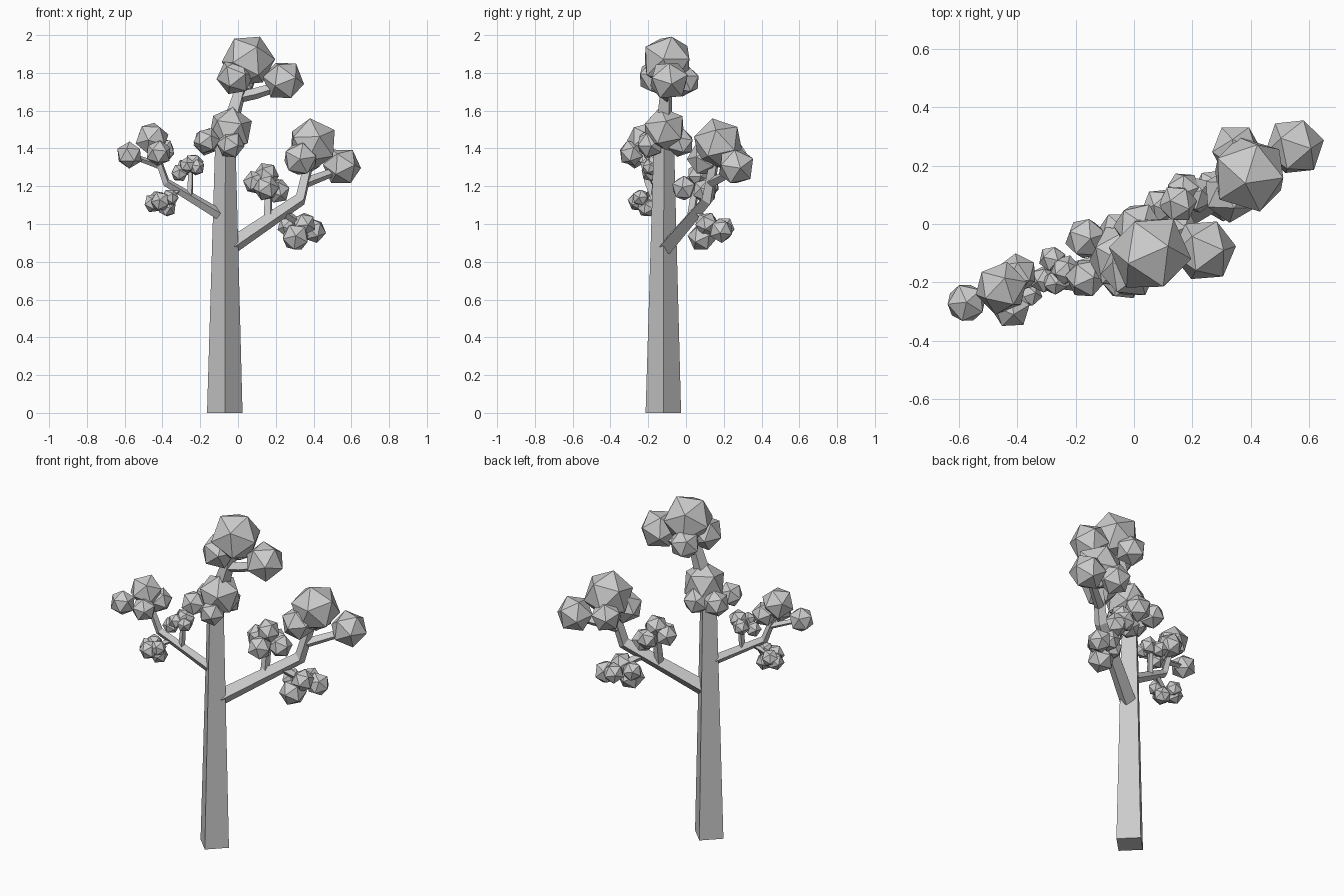
import bpy, bmesh, random
from mathutils import Vector, Euler

random.seed(4)
old = bpy.data.objects.get("Cube")
if old:
    bpy.data.objects.remove(old)

grey = bpy.data.materials.new("plain_grey")
grey.use_nodes = True
colour = (0.6, 0.6, 0.6, 1)
grey.diffuse_color = colour
grey.node_tree.nodes["Principled BSDF"].inputs["Base Color"].default_value = colour


def finish(bm, name):
    bmesh.ops.recalc_face_normals(bm, faces=bm.faces)
    mesh = bpy.data.meshes.new(name)
    bm.to_mesh(mesh)
    bm.free()
    mesh.materials.append(grey)
    bpy.context.collection.objects.link(bpy.data.objects.new(name, mesh))


def limb(name, *points):
    """Four-sided tapering tube through (x, y, z, radius) points."""
    bm = bmesh.new()
    pos = [Vector(p[:3]) for p in points]
    rings = []
    for i, p in enumerate(pos):
        along = (pos[min(i + 1, len(pos) - 1)] - pos[max(i - 1, 0)]).normalized()
        if name == "trunk":
            side, up = Vector((1, 0, 0)), Vector((0, 1, 0))
        else:
            ref = Vector((0.5, -0.87, 0))
            up = along.cross(ref).normalized()
            side = up.cross(along)
        r = points[i][3]
        rings.append([bm.verts.new(p + d * r) for d in (side, up, -side, -up)])
    for a, b in zip(rings, rings[1:]):
        for k in range(4):
            n = (k + 1) % 4
            bm.faces.new((a[k], a[n], b[n], b[k]))
    bm.faces.new(rings[0])
    bm.faces.new(rings[-1])
    finish(bm, name)


def foliage(name, *balls):
    """Cluster of faceted leaf balls given as (x, y, z, radius)."""
    bm = bmesh.new()
    for x, y, z, r in balls:
        turn = Euler([random.uniform(0, 6.28) for _ in range(3)]).to_matrix().to_4x4()
        turn.translation = (x, y, z)
        bmesh.ops.create_icosphere(bm, subdivisions=1, radius=r, matrix=turn)
    finish(bm, name)


# Trunk and crown branches
limb("trunk", (-.07, -.12, 0, .094), (-.067, -.117, 1.46, .053))
limb("crown_branch", (-.067, -.117, 1.44, .052), (-.01, -.11, 1.63, .04), (.04, -.1, 1.8, .03))
limb("crown_twig", (.0, -.105, 1.67, .03), (.09, -.1, 1.69, .03), (.22, -.09, 1.73, .025))

# Large limb with its twigs
limb("large_branch", (-.04, -.1, .88, .046), (.33, .115, 1.13, .036), (.38, .15, 1.34, .028))
limb("large_branch_outer_twig", (.36, .135, 1.22, .028), (.52, .25, 1.28, .022))
limb("large_branch_upper_twig", (.16, .025, 1.02, .026), (.16, .05, 1.2, .022))
limb("large_branch_lower_twig", (.23, .06, 1.07, .024), (.35, .13, .99, .018))

# Small limb with its twigs
limb("small_branch", (-.08, -.125, 1.04, .03), (-.38, -.2, 1.22, .023), (-.44, -.22, 1.39, .018))
limb("small_branch_outer_twig", (-.42, -.21, 1.31, .018), (-.56, -.26, 1.36, .014))
limb("small_branch_upper_twig", (-.255, -.17, 1.14, .018), (-.25, -.16, 1.28, .015))
limb("small_branch_lower_twig", (-.31, -.185, 1.18, .016), (-.41, -.22, 1.12, .012))

# Leaf clusters
foliage("crown_foliage", (.055, -.1, 1.865, .143), (-.015, -.16, 1.78, .1),
        (.015, -.01, 1.76, .088), (.24, -.09, 1.76, .112))
foliage("trunk_top_foliage", (-.04, -.115, 1.5, .122), (-.165, -.05, 1.435, .075),
        (-.04, -.19, 1.42, .075), (-.165, -.185, 1.44, .072), (-.05, -.03, 1.43, .078))
foliage("large_branch_foliage", (.395, .17, 1.425, .138), (.55, .265, 1.305, .104),
        (.33, .1, 1.345, .096), (.35, .255, 1.34, .09))
foliage("large_branch_upper_foliage", (.09, .06, 1.22, .065), (.21, .1, 1.175, .068),
        (.15, .07, 1.26, .068), (.15, -.01, 1.19, .07), (.17, .12, 1.2, .062))
foliage("large_branch_lower_foliage", (.305, .085, .93, .077), (.4, .185, .965, .068),
        (.265, .13, .985, .058), (.35, .11, 1.0, .065), (.34, .2, .98, .06))
foliage("small_branch_foliage", (-.455, -.22, 1.45, .093), (-.575, -.27, 1.365, .072),
        (-.42, -.29, 1.375, .07), (-.4, -.17, 1.39, .07))
foliage("small_branch_upper_foliage", (-.235, -.16, 1.32, .055), (-.31, -.19, 1.27, .048),
        (-.28, -.12, 1.3, .048), (-.22, -.19, 1.3, .045), (-.27, -.2, 1.31, .045))
foliage("small_branch_lower_foliage", (-.45, -.2, 1.11, .052), (-.41, -.255, 1.12, .055),
        (-.375, -.21, 1.085, .05), (-.36, -.24, 1.14, .047), (-.43, -.18, 1.13, .05))
